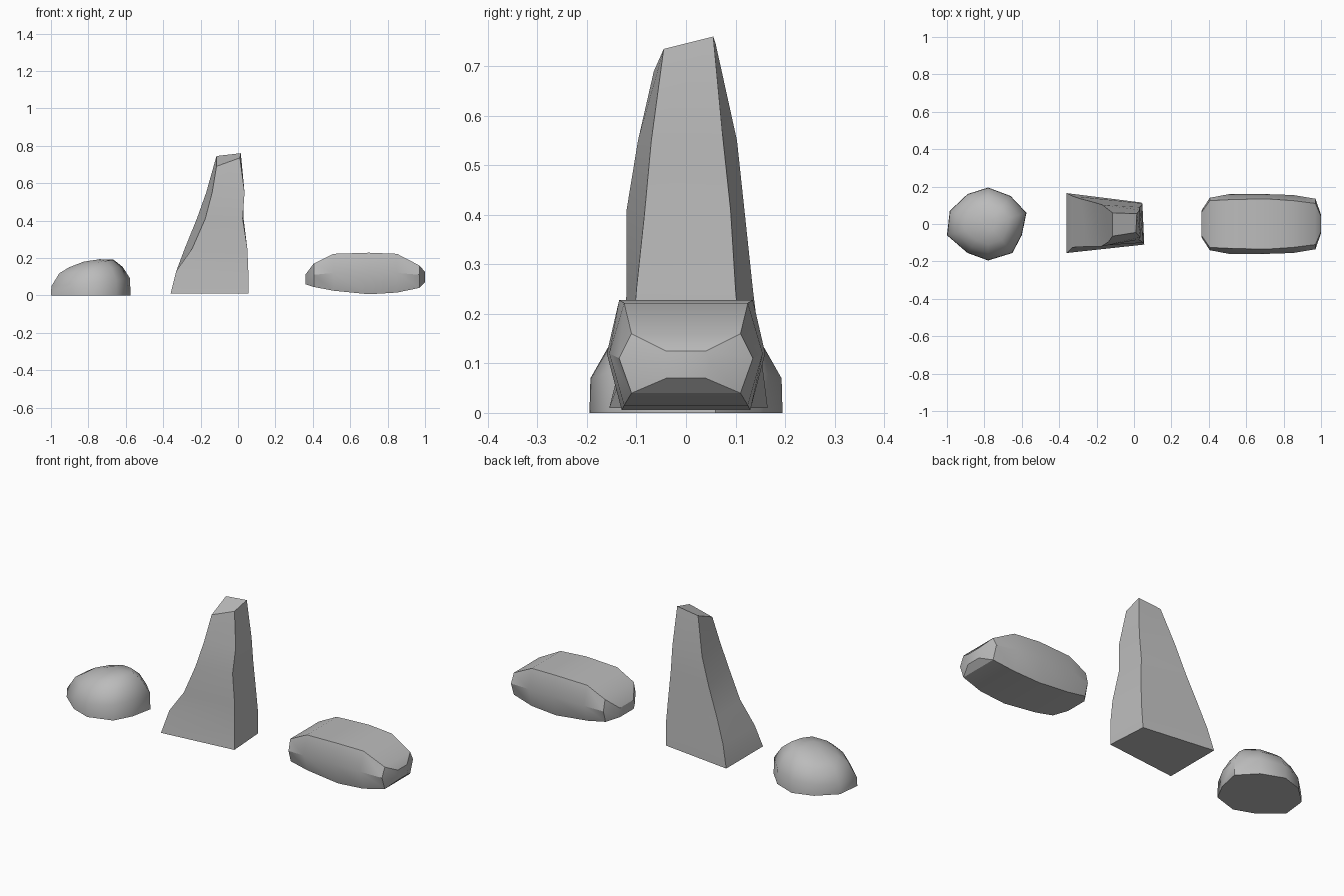
import bpy
import bmesh
from math import radians
from mathutils import Vector

default_cube = bpy.data.objects.get("Cube")
if default_cube:
    bpy.data.objects.remove(default_cube, do_unlink=True)

# One stone colour shared by every rock
stone = bpy.data.materials.new("stone_grey")
stone.use_nodes = True
stone_colour = (0.5, 0.5, 0.5, 1)
stone.diffuse_color = stone_colour
stone.node_tree.nodes["Principled BSDF"].inputs["Base Color"].default_value = stone_colour


def loft(name, rings, angle):
    """Skin a list of equal-length point rings, cap both ends, shade by angle."""
    bm = bmesh.new()
    loops = [[bm.verts.new(point) for point in ring] for ring in rings]
    count = len(loops[0])
    for lower, upper in zip(loops, loops[1:]):
        for i in range(count):
            j = (i + 1) % count
            bm.faces.new((lower[i], lower[j], upper[j], upper[i]))
    bm.faces.new(list(reversed(loops[0])))
    bm.faces.new(loops[-1])
    bmesh.ops.recalc_face_normals(bm, faces=bm.faces[:])
    mesh = bpy.data.meshes.new(name)
    bm.to_mesh(mesh)
    bm.free()
    mesh.materials.append(stone)
    rock = bpy.data.objects.new(name, mesh)
    bpy.context.collection.objects.link(rock)
    bpy.ops.object.select_all(action="DESELECT")
    rock.select_set(True)
    bpy.context.view_layer.objects.active = rock
    bpy.ops.object.shade_smooth_by_angle(angle=radians(angle))
    return rock


# Standing rock: four-cornered sections, height then corner positions
# (front left, front right, back right, back left as seen from the front)
tower_sections = [
    (0.01, (-.36, -.155), (.055, -.11), (.04, .115), (-.36, .165)),
    (0.13, (-.33, -.125), (.055, -.11), (.045, .11), (-.33, .15)),
    (0.25, (-.245, -.12), (.05, -.1), (.04, .1), (-.285, .135)),
    (0.41, (-.175, -.12), (.025, -.083), (.03, .09), (-.22, .118)),
    (0.55, (-.138, -.097), (.035, -.07), (.03, .075), (-.17, .103)),
]
tower_rings = [[Vector((x, y, z)) for x, y in corners]
               for z, *corners in tower_sections]
# The broken tip slopes down towards the front
tower_rings.append([(-.115, -.065, .69), (.01, -.045, .735),
                    (.015, .055, .76), (-.115, .06, .745)])
loft("standing_rock", tower_rings, 30)

# Lying rock: hexagonal sections along x, as x, then top, middle and
# bottom heights, then the half depths at those heights
slab_sections = [
    (.36, (.11, .085, .06), (.06, .07, .06)),
    (.405, (.17, .11, .045), (.125, .14, .12)),
    (.51, (.222, .12, .025), (.13, .16, .125)),
    (.7, (.228, .12, .006), (.135, .16, .13)),
    (.85, (.222, .12, .015), (.125, .155, .125)),
    (.97, (.16, .11, .04), (.11, .135, .11)),
    (1, (.125, .1, .07), (.04, .05, .04)),
]
slab_rings = []
for x, heights, depths in slab_sections:
    front = [(x, -d, z) for d, z in zip(depths, heights)]
    back = [(x, d, z) for d, z in zip(depths, heights)]
    slab_rings.append(front + back[::-1])
loft("lying_rock", slab_rings, 32)

# Low rock: one outline, drawn in towards the summit and tilted up to +x
outline = [(-1, -.06), (-.89, -.155), (-.78, -.195), (-.65, -.155), (-.6, -.06),
           (-.575, .06), (-.66, .15), (-.78, .195), (-.89, .16), (-.985, .07)]
centre = Vector((-.78, 0))


def boulder_ring(scale, height, tilt):
    ring = []
    for point in outline:
        offset = (Vector(point) - centre) * scale
        x, y = centre + offset
        ring.append((x, y, height + tilt * offset.x))
    return ring


boulder_rings = [boulder_ring(*step) for step in (
    (1, 0, 0), (.99, .07, .1), (.8, .135, .1), (.56, .171, .17), (.2, .187, .15))]
loft("low_rock", boulder_rings, 50)
